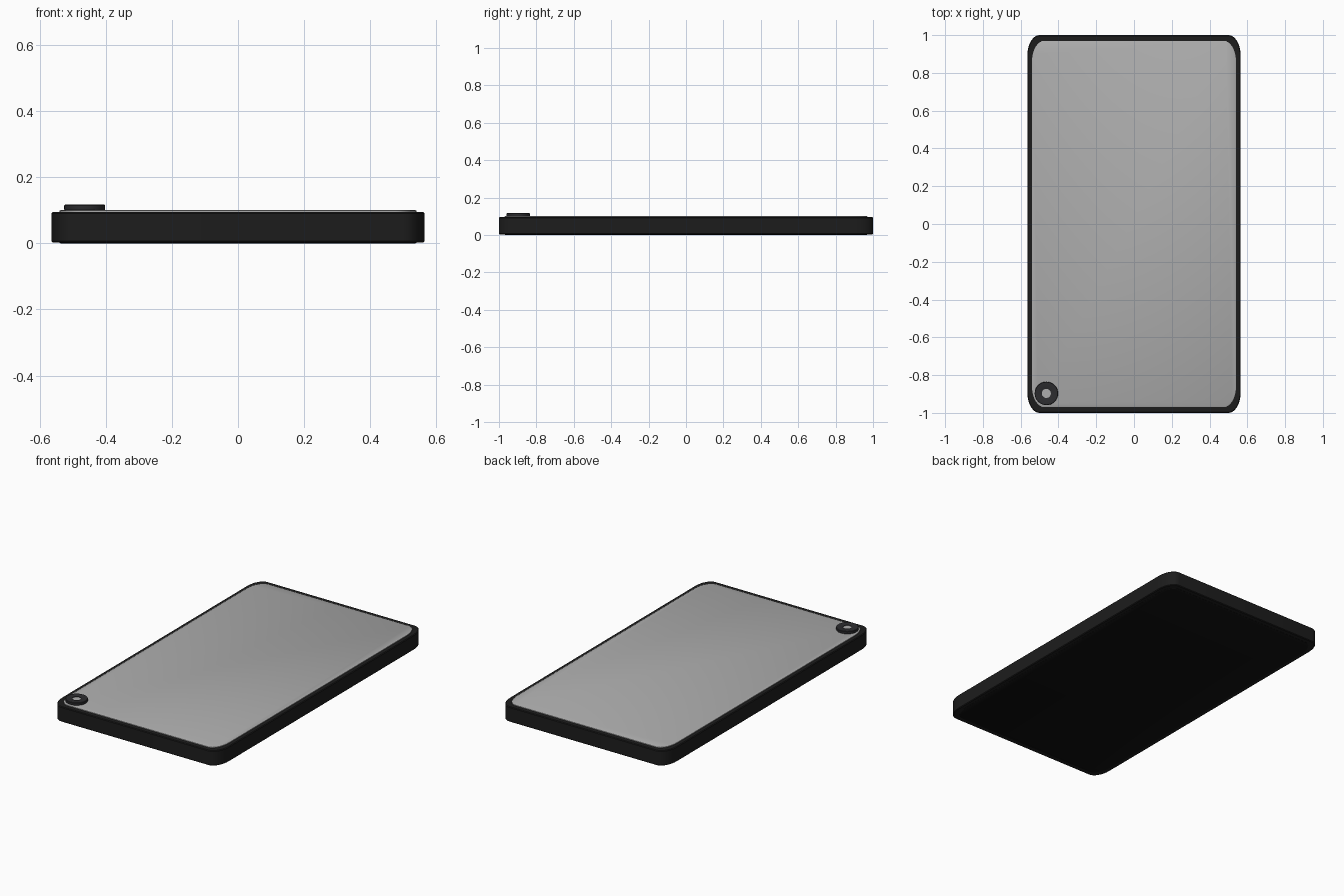
import bpy, bmesh
from math import cos, sin, pi

if "Cube" in bpy.data.objects:
    bpy.data.objects.remove(bpy.data.objects["Cube"])

def material(name, color):
    m = bpy.data.materials.new(name)
    m.diffuse_color = (*color, 1)
    m.use_nodes = True
    m.node_tree.nodes["Principled BSDF"].inputs["Base Color"].default_value = m.diffuse_color
    return m

def finish(name, bm, mat=None):
    bmesh.ops.recalc_face_normals(bm, faces=bm.faces)
    mesh = bpy.data.meshes.new(name)
    bm.to_mesh(mesh)
    bm.free()
    ob = bpy.data.objects.new(name, mesh)
    bpy.context.collection.objects.link(ob)
    if mat:
        mesh.materials.append(mat)
    bpy.context.view_layer.objects.active = ob
    ob.select_set(True)
    bpy.ops.object.shade_smooth_by_angle(angle=0.6)
    ob.select_set(False)
    return ob

def rounded_slab(name, hx, hy, rx, ry, layers, mat=None, seg=8):
    """Stacked rounded-rectangle outlines; layers are (inset, z)."""
    bm = bmesh.new()
    loops = []
    for inset, z in layers:
        loop = []
        for q, (sx, sy) in enumerate(((1, 1), (-1, 1), (-1, -1), (1, -1))):
            for i in range(seg + 1):
                a = (q + i / seg) * pi / 2
                loop.append(bm.verts.new((sx * (hx - rx) + (rx - inset) * cos(a),
                                          sy * (hy - ry) + (ry - inset) * sin(a), z)))
        loops.append(loop)
    for lo, hi in zip(loops, loops[1:]):
        for i in range(len(lo)):
            j = (i + 1) % len(lo)
            bm.faces.new((lo[i], lo[j], hi[j], hi[i]))
    bm.faces.new(loops[0])
    bm.faces.new(loops[-1])
    return finish(name, bm, mat)

def lathe(name, center, profile, mat=None, seg=32):
    """Closed (radius, z) profile spun around a vertical axis."""
    bm = bmesh.new()
    rings = [[bm.verts.new((center[0] + r * cos(2 * pi * i / seg),
                            center[1] + r * sin(2 * pi * i / seg), z))
              for i in range(seg)] for r, z in profile]
    for k in range(len(rings)):
        a, b = rings[k], rings[(k + 1) % len(rings)]
        for i in range(seg):
            j = (i + 1) % seg
            bm.faces.new((a[i], a[j], b[j], b[i]))
    return finish(name, bm, mat)

black = material("black_shell", (0.012, 0.012, 0.012))
back_black = material("back_black", (0.006, 0.006, 0.006))
ring_dark = material("ring_dark", (0.025, 0.025, 0.028))
grey = material("panel_grey", (0.42, 0.42, 0.42))

# Main shell with slightly softened rims
rounded_slab("shell", 0.565, 1.0, 0.065, 0.11,
             [(0.004, 0.003), (0, 0.007), (0, 0.091), (0.004, 0.095)], black)

# Thin panels on the top and the underside
rounded_slab("top_panel", 0.54, 0.97, 0.065, 0.11,
             [(0, 0.09), (0, 0.099), (0.004, 0.101)], grey)
rounded_slab("bottom_panel", 0.54, 0.97, 0.065, 0.11,
             [(0.003, 0.0), (0, 0.002), (0, 0.01)], back_black)

# Round ring with a small lens in the front left corner
corner = (-0.464, -0.897)
lathe("corner_ring", corner,
      [(0.024, 0.1), (0.061, 0.1), (0.062, 0.103), (0.062, 0.115),
       (0.060, 0.117), (0.026, 0.117), (0.024, 0.116)], ring_dark)
bm = bmesh.new()
bmesh.ops.create_circle(bm, cap_ends=True, segments=32, radius=0.0245)
bmesh.ops.translate(bm, verts=bm.verts, vec=(*corner, 0.113))
finish("lens", bm, grey)
